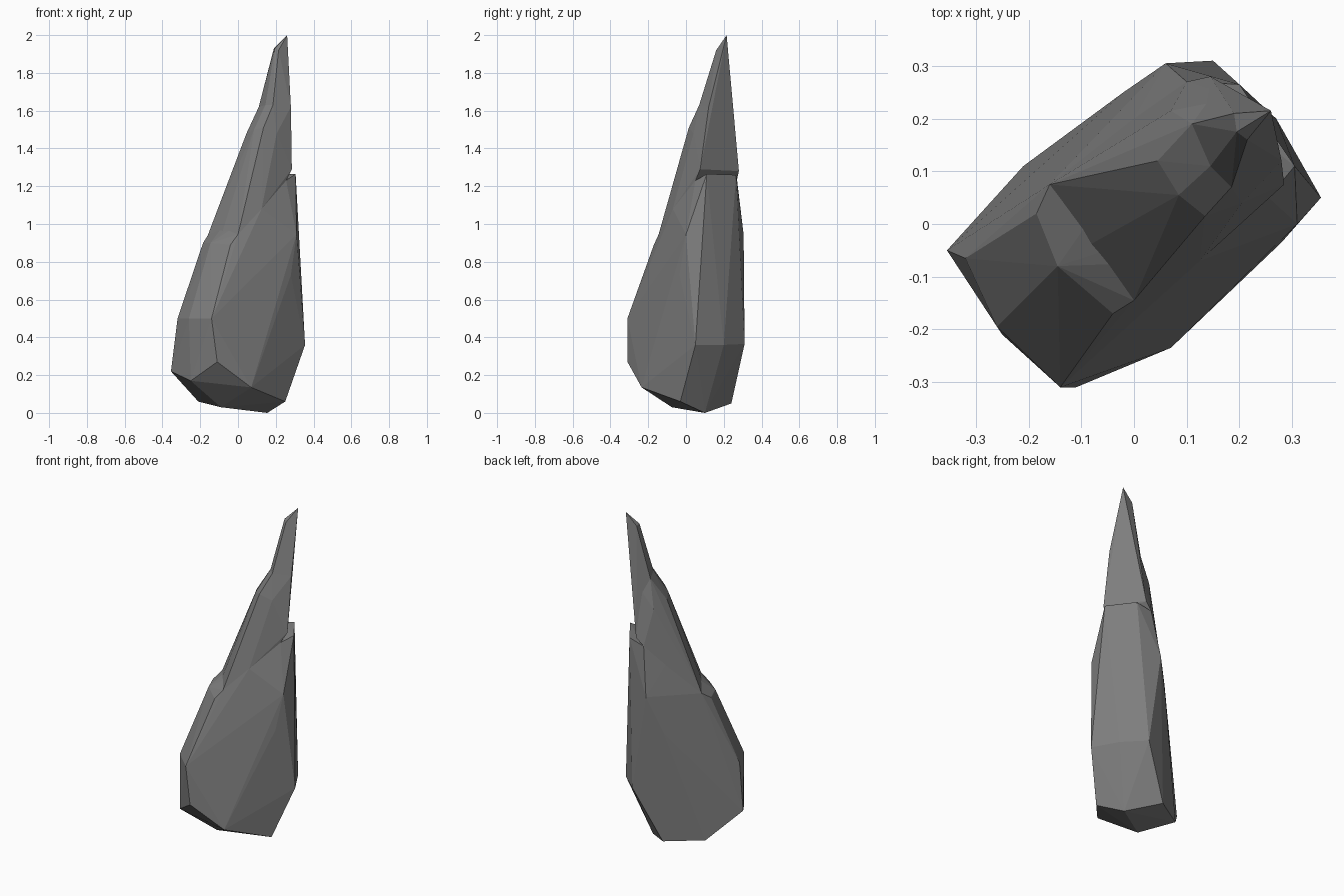
import bpy
import bmesh
from mathutils import Vector

# Remove the default cube only
default_cube = bpy.data.objects.get("Cube")
if default_cube:
    bpy.data.objects.remove(default_cube, do_unlink=True)

CENTIMETRE = 0.01  # corner positions below are in hundredths of a unit


def make_material(name, colour):
    """One flat matt colour for viewport and render."""
    material = bpy.data.materials.new(name)
    material.use_nodes = True
    material.diffuse_color = colour
    shader = material.node_tree.nodes["Principled BSDF"]
    shader.inputs["Base Color"].default_value = colour
    shader.inputs["Roughness"].default_value = 0.9
    return material


stone_grey = make_material("stone grey", (0.21, 0.21, 0.21, 1))


def chiselled_block(name, *corner_groups):
    """Wrap groups of corners in a flat-faced convex block of stone."""
    mesh = bpy.data.meshes.new(name)
    bm = bmesh.new()
    for group in corner_groups:
        for corner in group:
            bm.verts.new(Vector(corner) * CENTIMETRE)
    bmesh.ops.remove_doubles(bm, verts=bm.verts, dist=0.001)
    hull = bmesh.ops.convex_hull(bm, input=bm.verts)
    inside = set(hull["geom_interior"]) | set(hull["geom_unused"])
    loose = [item for item in inside if isinstance(item, bmesh.types.BMVert)]
    bmesh.ops.delete(bm, geom=loose, context="VERTS")
    # Merge nearly flat triangles into broad facets
    bmesh.ops.dissolve_limit(bm, angle_limit=0.03, verts=bm.verts, edges=bm.edges)
    bmesh.ops.recalc_face_normals(bm, faces=bm.faces)
    bm.to_mesh(mesh)
    bm.free()
    mesh.materials.append(stone_grey)
    block = bpy.data.objects.new(name, mesh)
    bpy.context.collection.objects.link(block)
    return block


# Underside and the lower rim of the rock
underside = [(-21, 11, 6), (-9, -7.5, 3), (15.5, 10, 0), (25, -3, 6), (-1, 24, 5)]
lower_rim = [(-35.5, -5, 22), (-25, -21, 17), (-11, -31, 27), (7, -23.5, 13.5)]

# Front ridge, each step running from left edge over crest to right edge
ridge_base = [(-32, -6.5, 50), (-26, -19.5, 50), (-14, -31, 50)]
ridge_shoulder = [(-18.5, 2, 90), (-14.5, -8, 90), (-4, -17, 89)]
ridge_waist = [(-16, 7.5, 94), (-8.5, -4, 95), (0, -14.5, 94.5)]
ridge_neck = [(4.5, 12, 148), (8.5, 5.5, 150), (13.5, 1.5, 151)]
ridge_collar = [(11, 19, 162), (14.5, 11, 163), (18.5, 7, 163)]
ridge_point = [(19, 21, 193), (19.5, 17.5, 193), (21.5, 16, 192), (26, 21.5, 200)]

# Broad flanks and the narrow back strip
flank_peaks = [(12.5, -7, 108), (0, 20, 112)]
flank_bulges = [(28, -3.5, 73), (-2, 25, 73), (31, 0, 94.5), (6, 30.5, 94.5)]
flank_tops = [(25.5, 5, 123), (10, 27, 123.5)]
upper_flanks = [(20.5, 4, 148), (7, 21.5, 145)]
back_foot = [(35.5, 5, 36), (27, 20, 36), (15, 31, 36.5)]
back_ledge = [(30.5, 11, 126.5), (20, 26.5, 126)]
back_step = [(28.5, 7.5, 129), (14.5, 28, 128)]
back_spine = [(28, 12, 162), (19.5, 24, 162)]

# Heavy lower mass, the leaning middle and the pointed tip
chiselled_block("lower_body", underside, lower_rim, ridge_base, ridge_shoulder,
                ridge_waist, flank_peaks, flank_bulges, flank_tops,
                back_foot, back_ledge)
chiselled_block("middle_shard", ridge_waist, ridge_neck, ridge_collar,
                flank_peaks, flank_tops, upper_flanks, back_step, back_spine)
chiselled_block("upper_spike", ridge_collar, ridge_point, back_step, back_spine)
